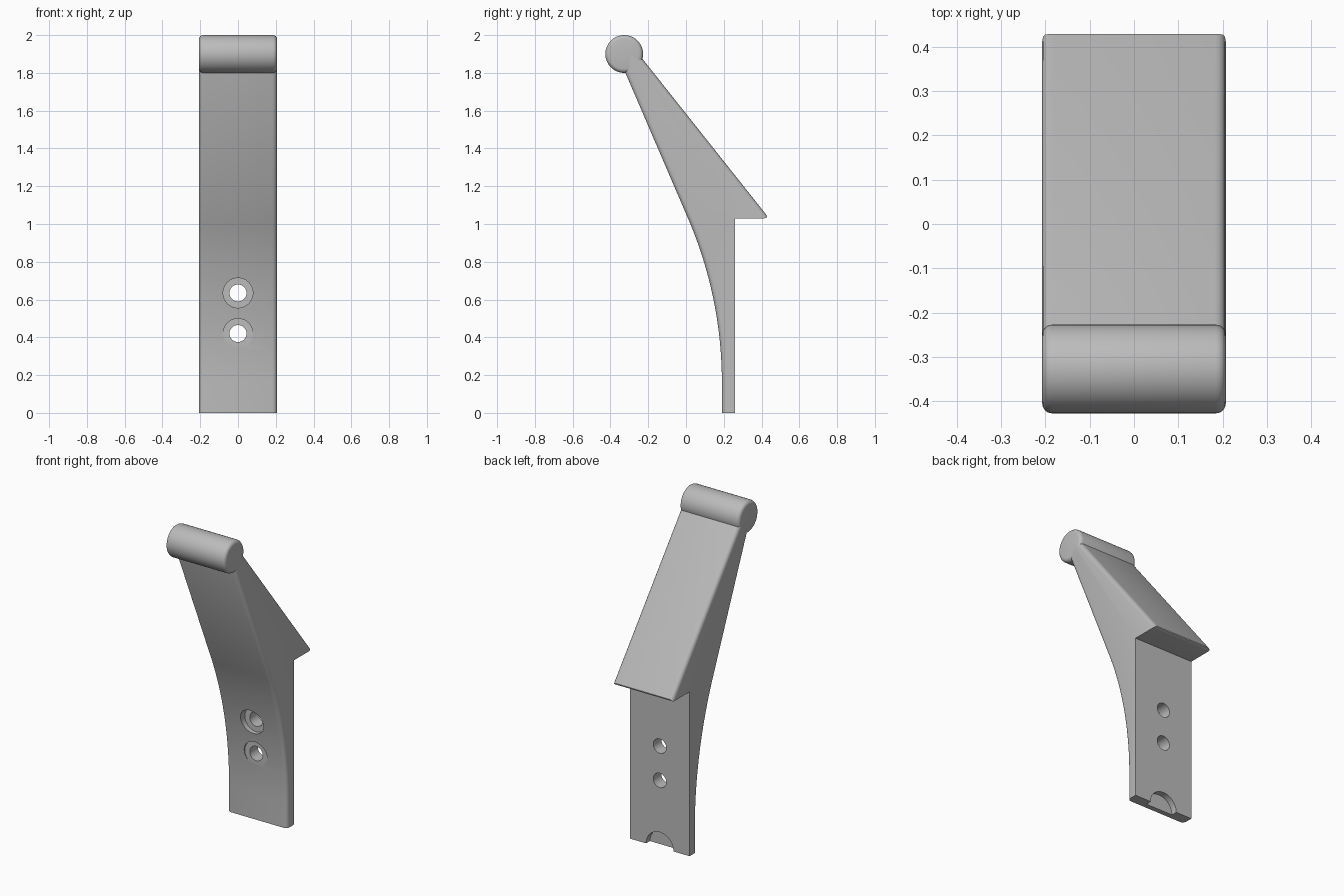
import bpy, bmesh, math
from mathutils import Matrix

if "Cube" in bpy.data.objects:
    bpy.data.objects.remove(bpy.data.objects["Cube"])

HALF = 0.207          # half the width of the part
ROUND = 0.025         # edge rounding

grey = bpy.data.materials.new("light_grey")
grey.use_nodes = True
grey.diffuse_color = (0.5, 0.5, 0.5, 1)
grey.node_tree.nodes["Principled BSDF"].inputs["Base Color"].default_value = (0.5, 0.5, 0.5, 1)


def make_object(name, bm):
    bmesh.ops.recalc_face_normals(bm, faces=bm.faces)
    mesh = bpy.data.meshes.new(name)
    bm.to_mesh(mesh)
    bm.free()
    mesh.materials.append(grey)
    obj = bpy.data.objects.new(name, mesh)
    bpy.context.collection.objects.link(obj)
    return obj


def cylinder(bm, radius, depth, centre, axis, sides):
    turn = Matrix.Rotation(math.pi / 2, 4, "Y" if axis == "X" else "X")
    bmesh.ops.create_cone(bm, cap_ends=True, segments=sides, radius1=radius,
                          radius2=radius, depth=depth,
                          matrix=Matrix.Translation(centre) @ turn)


def smooth(obj):
    bpy.ops.object.select_all(action="DESELECT")
    obj.select_set(True)
    bpy.context.view_layer.objects.active = obj
    bpy.ops.object.shade_smooth_by_angle(angle=math.radians(30))


# Bracket side profile: strap, wedge, then the front face curving to vertical
profile = [(0.19, 0), (0.26, 0), (0.26, 1.03), (0.44, 1.03),
           (-0.235, 1.88), (-0.325, 1.90), (-0.325, 1.81)]
bend, lean = 2.2, math.radians(22.4)
for i in range(16, -1, -1):
    a = lean * i / 16
    profile.append((0.19 - bend * (1 - math.cos(a)), 0.16 + bend * math.sin(a)))

bm = bmesh.new()
side = bm.faces.new([bm.verts.new((-HALF, y, z)) for y, z in profile])
grown = bmesh.ops.extrude_face_region(bm, geom=[side])
bmesh.ops.translate(bm, vec=(2 * HALF, 0, 0),
                    verts=[v for v in grown["geom"] if isinstance(v, bmesh.types.BMVert)])
bmesh.ops.recalc_face_normals(bm, faces=bm.faces)
bm.normal_update()


def is_rounded(edge):
    along_x = abs(edge.verts[0].co.x - edge.verts[1].co.x) > HALF
    if along_x:
        return edge.verts[0].co.y > 0.4
    normals = [f.normal for f in edge.link_faces]
    return any(n.y < -0.3 or (n.y > 0.3 and n.z > 0.3) for n in normals)


bmesh.ops.bevel(bm, geom=[e for e in bm.edges if is_rounded(e)], offset=ROUND,
                segments=4, profile=0.5, affect="EDGES", clamp_overlap=False)
bracket = make_object("bracket_body", bm)

# Screw holes with counterbores, and the half-round notch in the back
cutters = []
for i, z in enumerate((0.42, 0.635)):
    for label, radius, start, end in (("hole", 0.045, -0.3, 0.5), ("counterbore", 0.079, -0.3, 0.181)):
        bm = bmesh.new()
        cylinder(bm, radius, end - start, (0, (start + end) / 2, z), "Y", 40)
        cutters.append(make_object(f"{label}_cutter_{i + 1}", bm))
bm = bmesh.new()
cylinder(bm, 0.095, 0.2, (0, 0.322, 0), "Y", 48)
cutters.append(make_object("notch_cutter", bm))

for cutter in cutters:
    cutter.hide_render = True
    cut = bracket.modifiers.new(cutter.name, "BOOLEAN")
    cut.operation = "DIFFERENCE"
    cut.solver = "EXACT"
    cut.object = cutter

# Bake the cuts so the helpers can go
bpy.context.view_layer.update()
graph = bpy.context.evaluated_depsgraph_get()
baked = bpy.data.meshes.new_from_object(bracket.evaluated_get(graph))
bracket.modifiers.clear()
bracket.data = baked
for cutter in cutters:
    bpy.data.objects.remove(cutter)
smooth(bracket)

# Round bar along the top
bm = bmesh.new()
cylinder(bm, 0.1, 2 * HALF, (0, -0.327, 1.9), "X", 64)
rims = [e for e in bm.edges if any(len(f.verts) > 4 for f in e.link_faces)]
bmesh.ops.bevel(bm, geom=rims, offset=0.022, segments=4, profile=0.5, affect="EDGES")
smooth(make_object("top_bar", bm))
